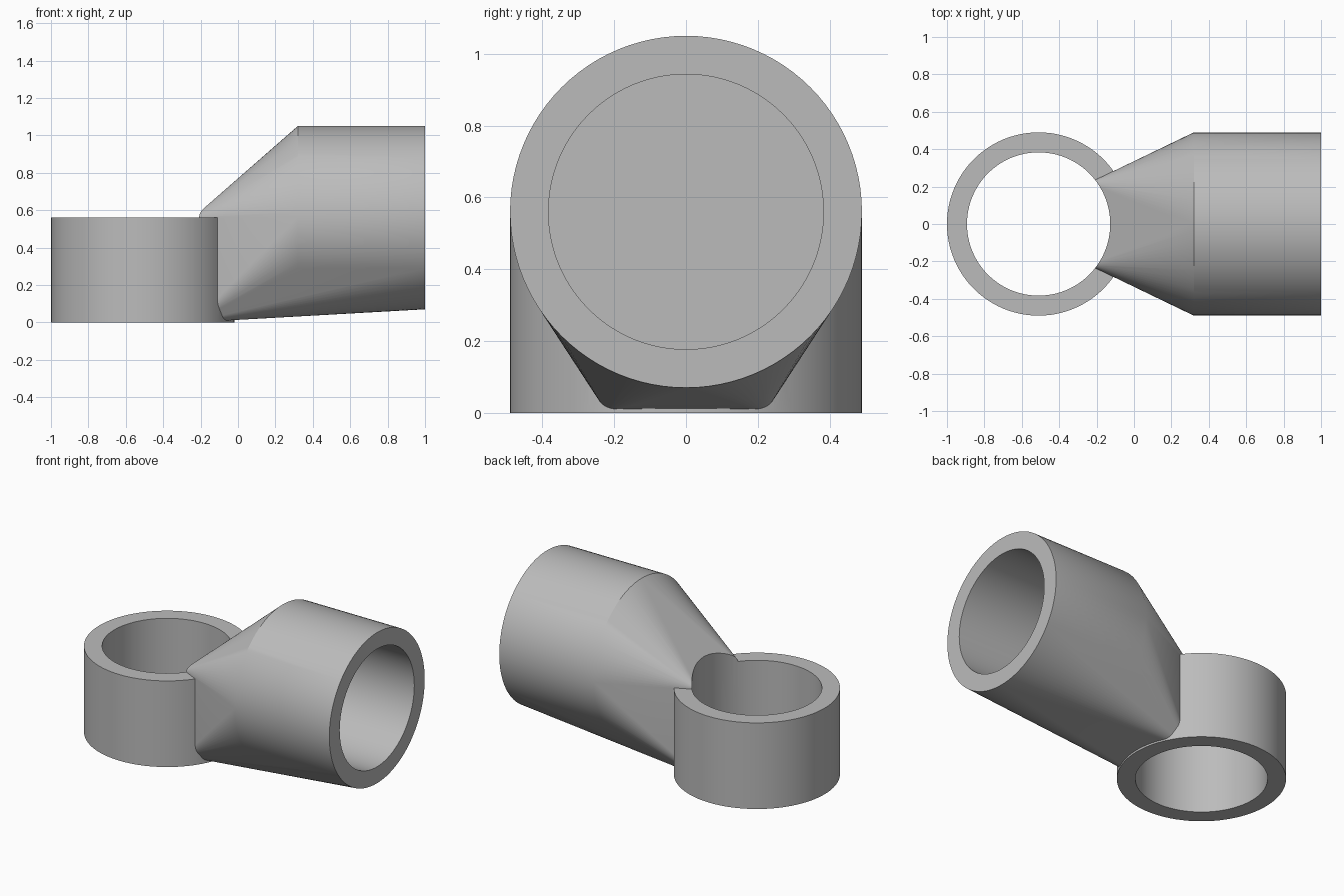
import bpy, bmesh, math
from mathutils import Matrix, Vector

cube = bpy.data.objects.get("Cube")
if cube:
    bpy.data.objects.remove(cube, do_unlink=True)

SEG = 96
OUTER, INNER = 0.49, 0.383      # radii shared by both sockets
RING_X, RING_H = -0.51, 0.56    # upright ring
PIPE_Z = 0.56                   # height of the horizontal pipe axis
TAPER_X, NECK_X = 0.32, -0.24   # ends of the tapering neck
NECK_W = 0.22                   # half width of the neck end

grey = bpy.data.materials.new("light grey")
grey.use_nodes = True
colour = (0.5, 0.5, 0.5, 1)
grey.diffuse_color = colour
grey.node_tree.nodes["Principled BSDF"].inputs["Base Color"].default_value = colour


def add_object(name, bm):
    bmesh.ops.recalc_face_normals(bm, faces=bm.faces)
    mesh = bpy.data.meshes.new(name)
    bm.to_mesh(mesh)
    bm.free()
    mesh.materials.append(grey)
    obj = bpy.data.objects.new(name, mesh)
    bpy.context.collection.objects.link(obj)
    return obj


def cylinder(name, radius, start, end):
    """Capped cylinder between two points."""
    start, end = Vector(start), Vector(end)
    axis = end - start
    turn = axis.to_track_quat('Z', 'Y').to_matrix().to_4x4()
    bm = bmesh.new()
    bmesh.ops.create_cone(bm, cap_ends=True, segments=SEG, radius1=radius,
                          radius2=radius, depth=axis.length,
                          matrix=Matrix.Translation((start + end) / 2) @ turn)
    return add_object(name, bm)


def combine(obj, tool, operation):
    mod = obj.modifiers.new(operation.title(), 'BOOLEAN')
    mod.operation, mod.solver, mod.object = operation, 'EXACT', tool
    bpy.context.view_layer.objects.active = obj
    bpy.ops.object.modifier_apply(modifier=mod.name)
    bpy.data.objects.remove(tool, do_unlink=True)


# Pipe and neck: hull of a round pipe and a rectangular neck end
bm = bmesh.new()
for x in (TAPER_X, 1):
    for i in range(SEG):
        a = 2 * math.pi * i / SEG
        bm.verts.new((x, OUTER * math.cos(a), PIPE_Z + OUTER * math.sin(a)))
for y in (-NECK_W, NECK_W):
    for z in (0, RING_H):
        bm.verts.new((NECK_X, y, z))
bmesh.ops.convex_hull(bm, input=bm.verts)
bmesh.ops.dissolve_limit(bm, angle_limit=0.002, verts=bm.verts, edges=bm.edges)
fitting = add_object("pipe_fitting", bm)

# Upright ring, then the through bore and the blind pipe socket
combine(fitting, cylinder("ring", OUTER, (RING_X, 0, 0), (RING_X, 0, RING_H)), 'UNION')
combine(fitting, cylinder("ring_bore", INNER, (RING_X, 0, -1), (RING_X, 0, 2)), 'DIFFERENCE')
combine(fitting, cylinder("pipe_bore", INNER, (0.44, 0, PIPE_Z), (1.2, 0, PIPE_Z)), 'DIFFERENCE')

bpy.ops.object.select_all(action='DESELECT')
fitting.select_set(True)
bpy.context.view_layer.objects.active = fitting
bpy.ops.object.shade_smooth_by_angle(angle=math.radians(30))
